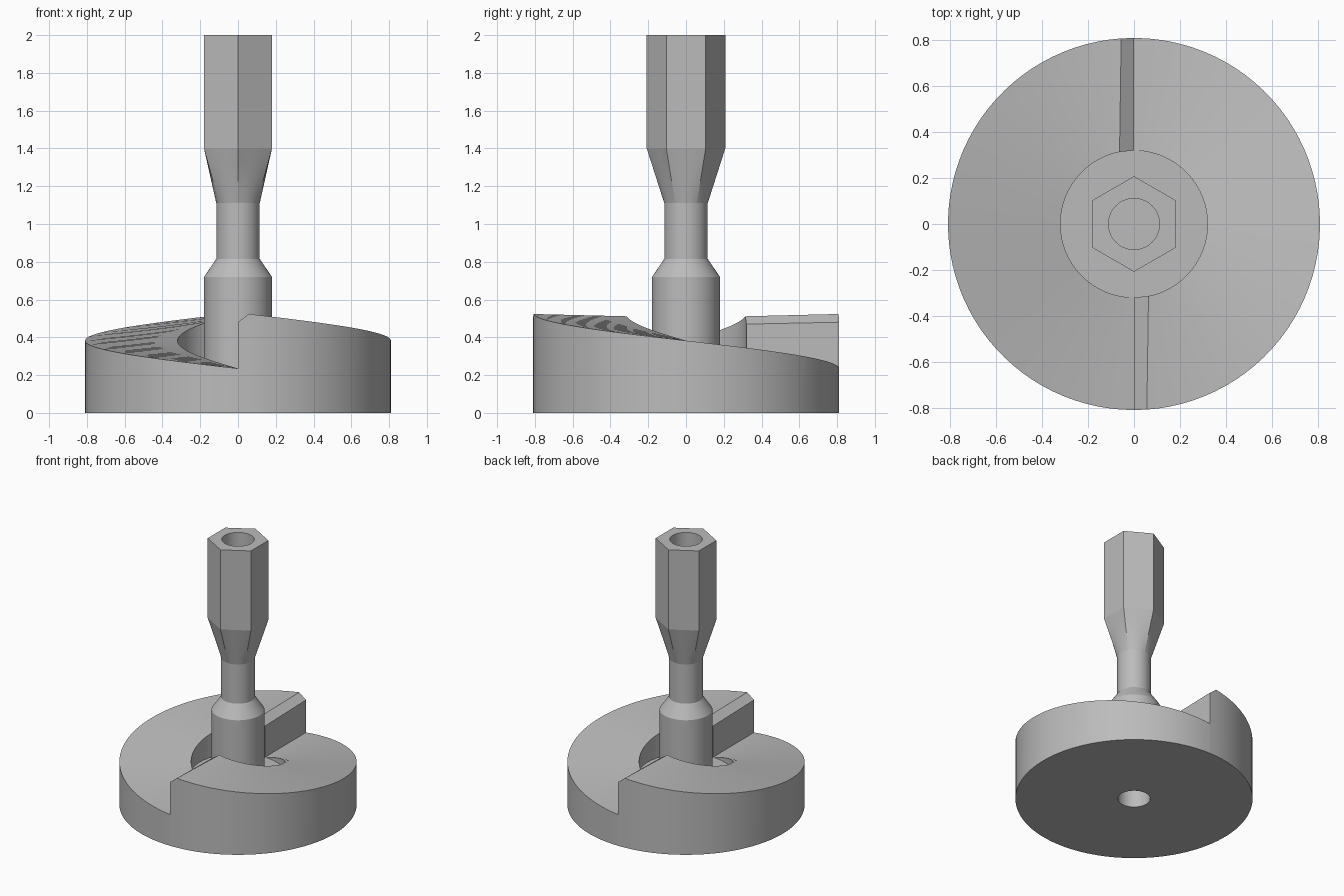
import bpy
import bmesh
from math import sin, cos, asin, pi, radians

cube = bpy.data.objects.get("Cube")
if cube:
    bpy.data.objects.remove(cube, do_unlink=True)

grey = bpy.data.materials.new("plain grey")
grey.use_nodes = True
grey.diffuse_color = (0.5, 0.5, 0.5, 1)
grey.node_tree.nodes["Principled BSDF"].inputs["Base Color"].default_value = grey.diffuse_color


def lerp(a, b, t):
    return a + (b - a) * t


def polar(r, a, z):
    return (r * cos(a), r * sin(a), z)


def skin(name, columns, angle):
    """Closed strip of quads between neighbouring columns of points."""
    bm = bmesh.new()
    cols = [[bm.verts.new(p) for p in col] for col in columns]
    for a, b in zip(cols, cols[1:] + cols[:1]):
        for i in range(len(a) - 1):
            bm.faces.new((a[i], b[i], b[i + 1], a[i + 1]))
    flat = [f for f in bm.faces if f.calc_area() < 1e-7]
    bmesh.ops.delete(bm, geom=flat, context="FACES")
    bmesh.ops.remove_doubles(bm, verts=bm.verts, dist=1e-5)
    bmesh.ops.recalc_face_normals(bm, faces=bm.faces)
    mesh = bpy.data.meshes.new(name)
    bm.to_mesh(mesh)
    bm.free()
    mesh.materials.append(grey)
    ob = bpy.data.objects.new(name, mesh)
    bpy.context.collection.objects.link(ob)
    bpy.ops.object.select_all(action="DESELECT")
    ob.select_set(True)
    bpy.context.view_layer.objects.active = ob
    bpy.ops.object.shade_smooth_by_angle(angle=radians(angle))
    return ob


# Base disc: two half-turn ramps with chamfered steps, round pocket, hole below
R_OUT, R_IN, R_SHAFT, R_HOLE = 0.81, 0.32, 0.18, 0.111
Z_LOW, Z_HIGH = 0.235, 0.53
STEPS = 48


def ramp(phi):
    return lerp(Z_HIGH, Z_LOW, phi / pi)


def disc_column(turn, phi_out, phi_in, z_out, z_in):
    a, b = turn + phi_out, turn + phi_in
    return [(0, 0, 0.3), polar(R_HOLE, b, 0.3), polar(R_HOLE, b, 0),
            polar(R_OUT, a, 0), polar(R_OUT, a, z_out), polar(R_IN, b, z_in),
            polar(R_IN, b, Z_LOW), polar(R_SHAFT - 0.01, b, Z_LOW)]


columns = []
for turn in (-pi / 2, pi / 2):
    columns.append(disc_column(turn, 0, 0, 0.48, 0.47))
    start_out, start_in = asin(0.056 / R_OUT), asin(0.063 / R_IN)
    for i in range(STEPS + 1):
        po, pi_ = lerp(start_out, pi, i / STEPS), lerp(start_in, pi, i / STEPS)
        columns.append(disc_column(turn, po, pi_, ramp(po), ramp(pi_)))
skin("ramped_base", columns, 20)

# Shaft: round foot and neck, blending into a hexagonal head with a blind hole
SIDES = 72
R_NECK, APOTHEM = 0.115, 0.18
rings = [(R_SHAFT, 0, Z_LOW - 0.01), (R_SHAFT, 0, 0.72), (R_NECK, 0, 0.815)]
rings += [(R_NECK, t / 5, lerp(1.11, 1.4, t / 5)) for t in range(6)]
rings += [(R_NECK, 1, 2), (R_HOLE, 0, 2), (R_HOLE, 0, 1.6), (0, 0, 1.6)]

columns = []
for i in range(SIDES):
    a = 2 * pi * i / SIDES
    hexagon = APOTHEM / cos((a + pi / 6) % (pi / 3) - pi / 6)
    columns.append([polar(lerp(r, hexagon, h), a, z) for r, h, z in rings])
skin("hex_shaft", columns, 12)
